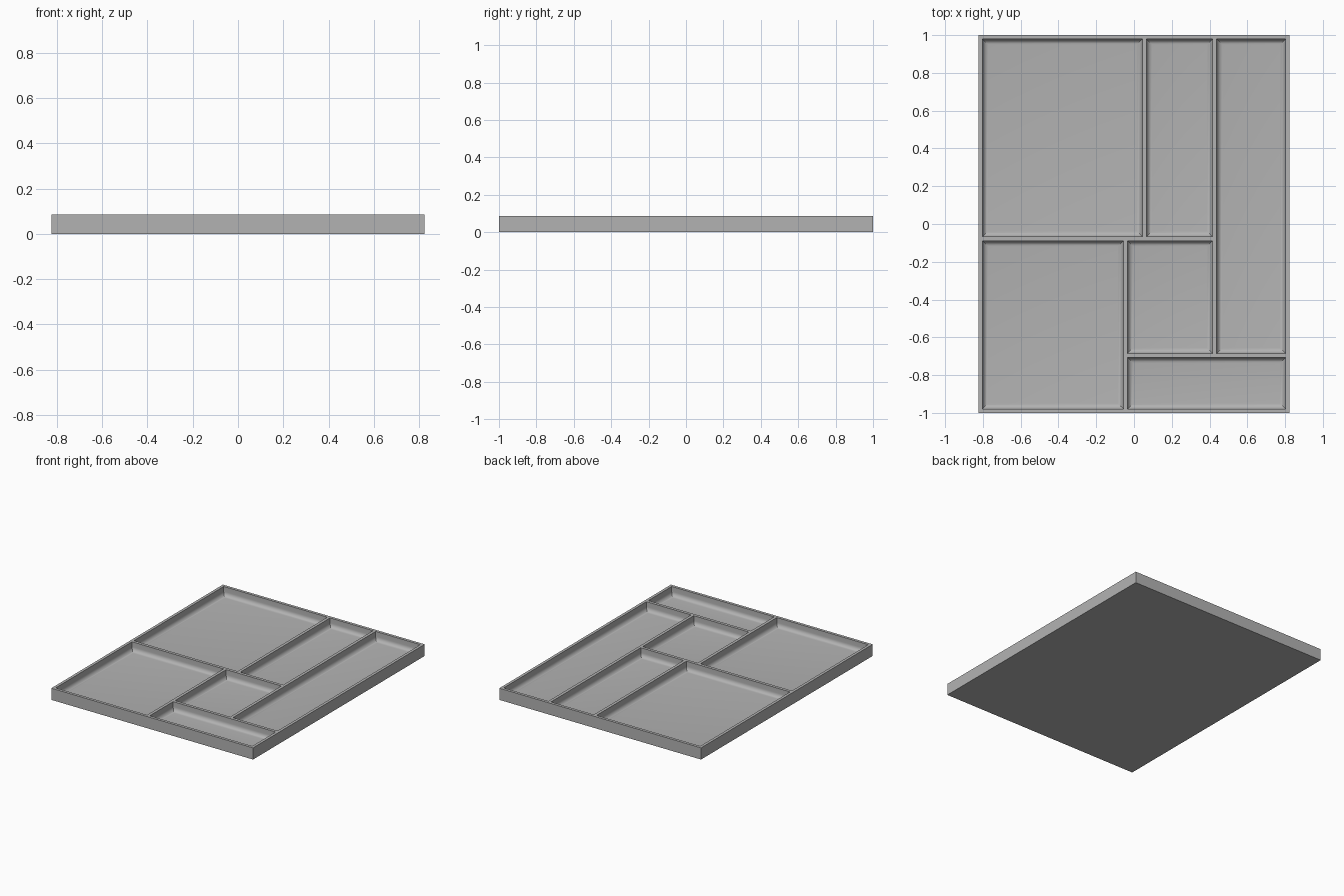
import bpy
import bmesh
from mathutils import Matrix, Vector

default = bpy.data.objects.get("Cube")
if default:
    bpy.data.objects.remove(default, do_unlink=True)

HALF_X, HALF_Y, HEIGHT = 0.823, 1.0, 0.086
FLOOR, FILLET = 0.02, 0.03

# Compartments as left, right, front and back limits
POCKETS = [
    (-0.802, 0.044, -0.067, 0.979),
    (0.066, 0.416, -0.067, 0.979),
    (0.438, 0.802, -0.685, 0.979),
    (-0.802, -0.056, -0.979, -0.089),
    (-0.034, 0.416, -0.685, -0.089),
    (-0.034, 0.802, -0.979, -0.707),
]


def add_box(bm, low, high):
    """Add a box between two corners and return its vertices."""
    low, high = Vector(low), Vector(high)
    matrix = Matrix.Translation((low + high) / 2) @ Matrix.Diagonal((*(high - low), 1))
    return bmesh.ops.create_cube(bm, size=1, matrix=matrix)["verts"]


def make_object(name, bm):
    mesh = bpy.data.meshes.new(name)
    bm.to_mesh(mesh)
    bm.free()
    obj = bpy.data.objects.new(name, mesh)
    bpy.context.collection.objects.link(obj)
    return obj


grey = bpy.data.materials.new("plain grey")
grey.use_nodes = True
grey.diffuse_color = (0.45, 0.45, 0.45, 1)
grey.node_tree.nodes["Principled BSDF"].inputs["Base Color"].default_value = grey.diffuse_color

# Solid tray body
bm = bmesh.new()
add_box(bm, (-HALF_X, -HALF_Y, 0), (HALF_X, HALF_Y, HEIGHT))
tray = make_object("divided_tray", bm)
tray.data.materials.append(grey)

# Pocket cutters, rounded where the walls meet the floor
bm = bmesh.new()
for left, right, front, back in POCKETS:
    add_box(bm, (left, front, FLOOR), (right, back, HEIGHT + 0.05))
floor_edges = [e for e in bm.edges if all(v.co.z < HEIGHT for v in e.verts)]
bmesh.ops.bevel(bm, geom=floor_edges, offset=FILLET, segments=6, profile=0.5, affect='EDGES')
cutter = make_object("pocket_cutter", bm)
cutter.data.materials.append(grey)
cutter.hide_render = True

# Carve the compartments
carve = tray.modifiers.new("carve", 'BOOLEAN')
carve.operation = 'DIFFERENCE'
carve.solver = 'EXACT'
carve.object = cutter
bpy.context.view_layer.objects.active = tray
tray.select_set(True)
bpy.ops.object.modifier_apply(modifier=carve.name)
bpy.data.objects.remove(cutter, do_unlink=True)

# Smooth fillets, crisp rims and corners
bpy.ops.object.shade_smooth_by_angle(angle=0.5)
